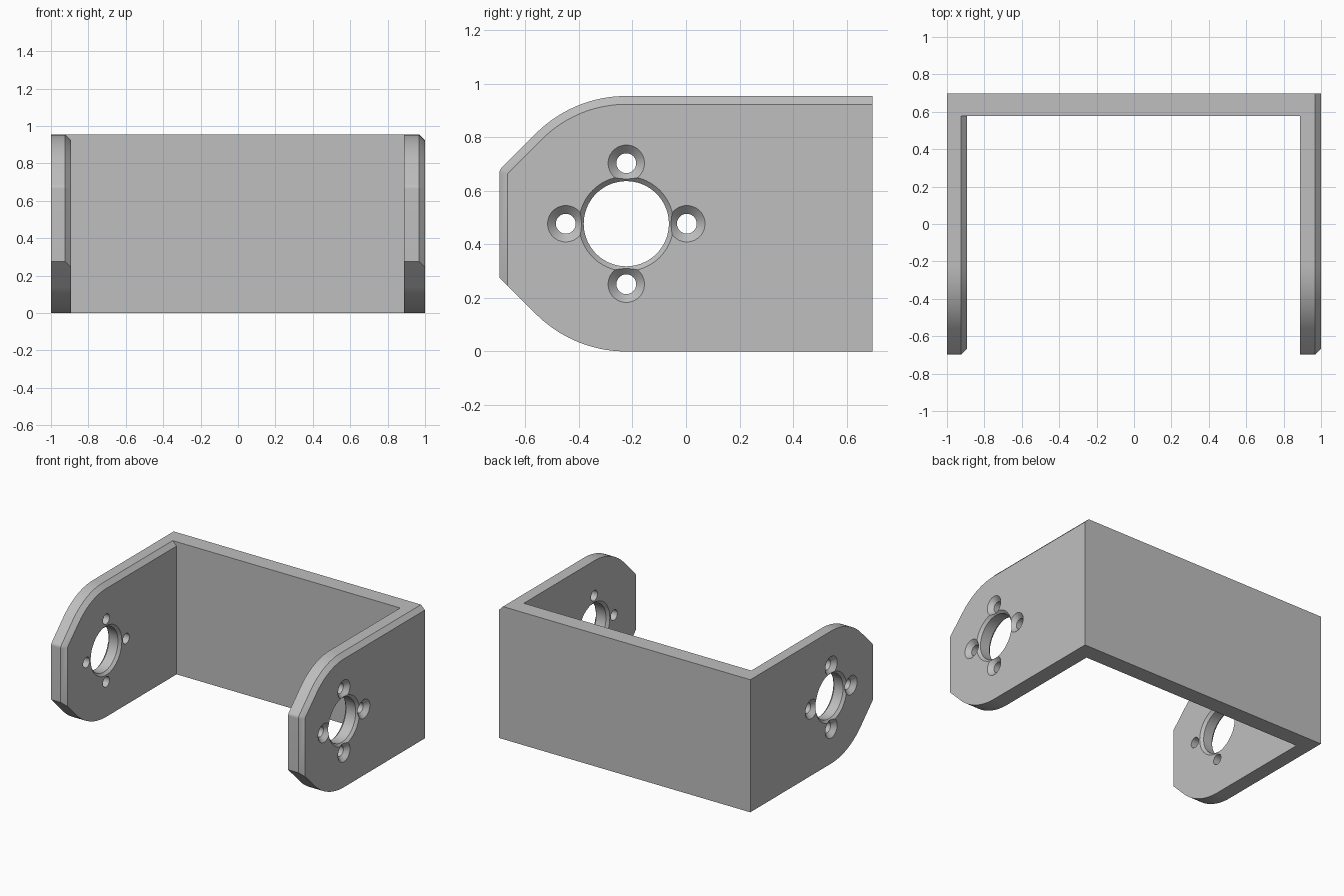
import bpy, bmesh
from math import pi, cos, sin, sqrt, radians
from mathutils import Matrix

cube = bpy.data.objects.get("Cube")
if cube:
    bpy.data.objects.remove(cube, do_unlink=True)

Y = 0.697                     # half depth
R = 0.477                     # arm end radius, also half the height
HUB_Y = -0.223                # centre of the arm end
CHAMFER = 0.031
IN_LEFT, IN_RIGHT, IN_BACK = -0.893, 0.887, 0.577

grey = bpy.data.materials.new("plain grey")
grey.use_nodes = True
COLOR = (0.52, 0.52, 0.52, 1)
grey.diffuse_color = COLOR
grey.node_tree.nodes["Principled BSDF"].inputs["Base Color"].default_value = COLOR


def make_object(name, bm):
    bmesh.ops.remove_doubles(bm, verts=bm.verts, dist=1e-5)
    bmesh.ops.recalc_face_normals(bm, faces=bm.faces)
    mesh = bpy.data.meshes.new(name)
    bm.to_mesh(mesh)
    bm.free()
    mesh.materials.append(grey)
    obj = bpy.data.objects.new(name, mesh)
    bpy.context.collection.objects.link(obj)
    return obj


def loft(name, loops):
    """Skin between equal-length closed loops and cap both ends."""
    bm = bmesh.new()
    rings = [[bm.verts.new(p) for p in loop] for loop in loops]
    n = len(rings[0])
    for a, b in zip(rings, rings[1:]):
        for i in range(n):
            j = (i + 1) % n
            bm.faces.new((a[i], a[j], b[j], b[i]))
    bm.faces.new(rings[0])
    bm.faces.new(rings[-1])
    return make_object(name, bm)


def arm_outline(x, back, inset):
    """Arm side profile; the inset moves the top and front edges inward."""
    steps = 20
    pts = [(back, 0)]
    # Lower arc, then the sharp lower front corner
    for i in range(steps + 1):
        a = -pi / 2 - pi / 4 * i / steps
        pts.append((HUB_Y + R * cos(a), R + R * sin(a)))
    corner = R * sqrt(2) - (Y + HUB_Y)
    front = -Y + inset
    pts.append((front, R - corner - inset))
    # Rounded upper front corner, which closes to a point at full inset
    cy = -Y + CHAMFER
    cz = R + (R - CHAMFER) * sqrt(2) + cy - HUB_Y
    for i in range(7):
        a = pi - pi / 4 * i / 6
        r = CHAMFER - inset
        pts.append((cy + r * cos(a), cz + r * sin(a)))
    # Upper arc
    for i in range(steps + 1):
        a = 3 * pi / 4 - pi / 4 * i / steps
        pts.append((HUB_Y + (R - inset) * cos(a), R + (R - inset) * sin(a)))
    pts.append((back, 2 * R - inset))
    return [(x, y, z) for y, z in pts]


def make_arm(name, x0, x1, back):
    return loft(name, [arm_outline(x0, back, 0),
                       arm_outline(x1 - CHAMFER, back, 0),
                       arm_outline(x1, back, CHAMFER)])


def turned(name, y, z, stations, sides):
    """Solid of revolution along x from (x, radius) stations."""
    return loft(name, [[(x, y + r * cos(2 * pi * i / sides), z + r * sin(2 * pi * i / sides))
                        for i in range(sides)] for x, r in stations])


def combine(target, other, operation):
    mod = target.modifiers.new("combine", 'BOOLEAN')
    mod.operation = operation
    mod.solver = 'EXACT'
    mod.object = other
    bpy.context.view_layer.objects.active = target
    bpy.ops.object.modifier_apply(modifier=mod.name)
    bpy.data.objects.remove(other, do_unlink=True)


def drill(arm, outer, inner):
    """Hub bore chamfered on both faces, and four holes countersunk outside."""
    s = 1 if outer > inner else -1
    big, lip = 0.159, 0.018
    over = 0.02
    combine(arm, turned("bore_cutter", HUB_Y, R, [
        (inner - s * over, big + lip + over), (inner + s * lip, big),
        (outer - s * lip, big), (outer + s * over, big + lip + over)], 72), 'DIFFERENCE')
    small, sink = 0.037, 0.031
    for dy, dz in ((1, 0), (-1, 0), (0, 1), (0, -1)):
        combine(arm, turned("screw_cutter", HUB_Y + 0.226 * dy, R + 0.226 * dz, [
            (inner - s * over, small), (outer - s * sink, small),
            (outer + s * over, small + sink + over)], 40), 'DIFFERENCE')


# Back wall, reaching the outer side of one arm
bm = bmesh.new()
bmesh.ops.create_cube(bm, size=1, matrix=Matrix.Translation(
    ((IN_RIGHT - 1) / 2, (Y + IN_BACK) / 2, R))
    @ Matrix.Diagonal((IN_RIGHT + 1, Y - IN_BACK, 2 * R, 1)))
bracket = make_object("bracket", bm)

# Side arms with their holes
right_arm = make_arm("right_arm", -1, IN_LEFT, IN_BACK)
left_arm = make_arm("left_arm", IN_RIGHT, 1, Y)
drill(right_arm, -1, IN_LEFT)
drill(left_arm, 1, IN_RIGHT)

# Fuse into one piece and clean up flat seams
combine(bracket, right_arm, 'UNION')
combine(bracket, left_arm, 'UNION')
bm = bmesh.new()
bm.from_mesh(bracket.data)
bmesh.ops.remove_doubles(bm, verts=bm.verts, dist=1e-5)
bmesh.ops.dissolve_limit(bm, angle_limit=radians(0.2), verts=bm.verts, edges=bm.edges)
bm.to_mesh(bracket.data)
bm.free()

bpy.ops.object.select_all(action='DESELECT')
bracket.select_set(True)
bpy.context.view_layer.objects.active = bracket
bpy.ops.object.shade_smooth_by_angle(angle=radians(25))
